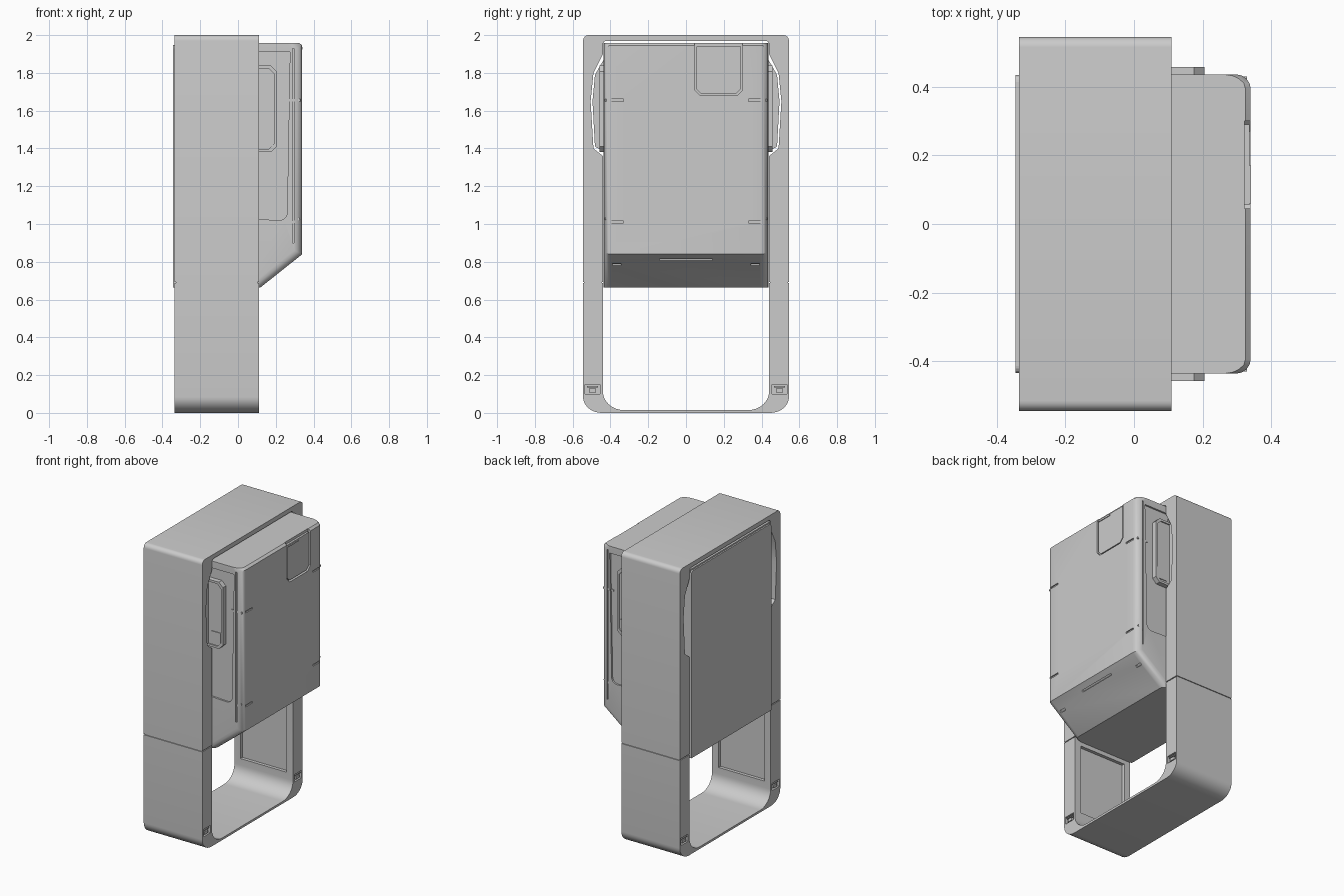
import bpy, bmesh, math
from mathutils import Matrix

if "Cube" in bpy.data.objects:
    bpy.data.objects.remove(bpy.data.objects["Cube"])


def finish(name, bm):
    bmesh.ops.recalc_face_normals(bm, faces=bm.faces)
    me = bpy.data.meshes.new(name)
    bm.to_mesh(me)
    bm.free()
    ob = bpy.data.objects.new(name, me)
    bpy.context.collection.objects.link(ob)
    return ob


def prism(name, pts, axis, a, b):
    """Extrude a 2D outline from a to b along x (outline in y,z) or y (outline in x,z)."""
    bm = bmesh.new()
    put = (lambda p, t: (t, p[0], p[1])) if axis == 'x' else (lambda p, t: (p[0], t, p[1]))
    lo = [bm.verts.new(put(p, a)) for p in pts]
    hi = [bm.verts.new(put(p, b)) for p in pts]
    bm.faces.new(lo)
    bm.faces.new(hi)
    for i in range(len(pts)):
        j = (i + 1) % len(pts)
        bm.faces.new((lo[i], lo[j], hi[j], hi[i]))
    return finish(name, bm)


def box(name, x0, x1, y0, y1, z0, z1, tilt=0):
    bm = bmesh.new()
    bmesh.ops.create_cube(bm, size=1)
    bm.transform(Matrix.Translation(((x0 + x1) / 2, (y0 + y1) / 2, (z0 + z1) / 2))
                 @ Matrix.Rotation(tilt, 4, 'Y')
                 @ Matrix.Diagonal((x1 - x0, abs(y1 - y0), z1 - z0, 1)))
    return finish(name, bm)


def cut(ob, *cutters):
    bpy.context.view_layer.objects.active = ob
    for c in cutters:
        m = ob.modifiers.new('cut', 'BOOLEAN')
        m.operation, m.solver, m.object = 'DIFFERENCE', 'EXACT', c
        bpy.ops.object.modifier_apply(modifier=m.name)
        bpy.data.objects.remove(c)


def smooth(ob, angle=30):
    bpy.ops.object.select_all(action='DESELECT')
    ob.select_set(True)
    bpy.context.view_layer.objects.active = ob
    bpy.ops.object.shade_smooth_by_angle(angle=math.radians(angle))


def arc(cx, cz, rx, rz, a0, a1, n=8):
    return [(cx + rx * math.cos(math.radians(a0 + (a1 - a0) * i / n)),
             cz + rz * math.sin(math.radians(a0 + (a1 - a0) * i / n))) for i in range(n + 1)]


def mirrored(half):
    return half + [(-y, z) for y, z in reversed(half)]


def chamfered(x0, x1, z0, z1, c):
    return [(x0, z0), (x1 - c, z0), (x1, z0 + c), (x1, z1 - c), (x1 - c, z1), (x0, z1)]


XB, XF = -0.335, 0.11   # frame back and front

# Upper frame: arch with side notches behind the side plates
outer = mirrored([(0.545, 0.694)] + arc(0.515, 1.97, 0.03, 0.03, 0, 90, 6))
inner = mirrored([(0.44, 0.694), (0.44, 1.36), (0.49, 1.40), (0.505, 1.65), (0.49, 1.80),
                  (0.44, 1.90)] + arc(0.42, 1.95, 0.02, 0.02, 0, 90, 4))
upper = prism('upper_frame', outer + inner[::-1], 'x', XB, XF)

# Lower frame: U-shaped base with rounded corners
outer = mirrored([(0.545, 0.688)] + arc(0.445, 0.085, 0.10, 0.085, 0, -90, 10))
inner = mirrored([(0.44, 0.688)] + arc(0.33, 0.115, 0.11, 0.10, 0, -90, 10))
lower = prism('lower_frame', outer + inner[::-1], 'x', XB, XF)

for s in (-1, 1):
    ya, yb = sorted((s * 0.456, s * 0.534))
    # Vent pockets front and back, and a shallow recess on the inner leg
    cut(lower,
        box('c', XF - 0.025, XF + 0.05, ya, yb, 0.10, 0.15),
        box('c', XB - 0.05, XB + 0.025, ya, yb, 0.10, 0.15),
        box('c', XB + 0.045, XF - 0.05, *sorted((s * 0.40, s * 0.462)), 0.16, 0.64))
    for x in (XF - 0.015, XB + 0.015):
        box('vent_core', x - 0.012, x + 0.012, ya + 0.02, yb - 0.02, 0.108, 0.128)
        box('vent_bar', x - 0.012, x + 0.012, ya + 0.01, yb - 0.01, 0.135, 0.142)
    # Seam filler between upper and lower frame
    box('frame_seam', XB + 0.006, XF - 0.006, *sorted((s * 0.446, s * 0.539)), 0.68, 0.70)
smooth(upper)
smooth(lower)

# Main body: side profile with rounded front corners
W = 0.436
body = prism('main_body', [(XB, 0.665), (0.12, 0.665), (0.34, 0.84), (0.34, 1.945),
                           (0.325, 1.958), (XB, 1.958)], 'y', -W, W)
bm = bmesh.new()
bm.from_mesh(body.data)
corner = [e for e in bm.edges if all(v.co.x > 0.1 for v in e.verts)
          and abs(e.verts[0].co.y - e.verts[1].co.y) < 1e-4
          and max(v.co.z for v in e.verts) > 0.83]
bmesh.ops.bevel(bm, geom=corner, offset=0.042, segments=4, profile=0.5, affect='EDGES')
bmesh.ops.recalc_face_normals(bm, faces=bm.faces)
bm.to_mesh(body.data)
bm.free()

for s in (-1, 1):
    # Side recess with a rounded lower corner, and a groove beside the front corner
    recess = [(0.0, 1.03)] + arc(0.22, 1.06, 0.04, 0.04, -90, 0, 5) + [(0.275, 1.91), (0.0, 1.91)]
    cut(body,
        prism('c', recess, 'y', s * (W - 0.012), s * 0.6),
        box('c', 0.288, 0.296, *sorted((s * (W - 0.012), s * 0.6)), 0.90, 1.93))
    # Thin grooves wrapping the front corners
    for z in (1.655, 1.01):
        cut(body, box('c', 0.332, 0.4, *sorted((s * 0.33, s * 0.40)), z - 0.006, z + 0.006))
        tilt = 0 if z > 1.5 else -0.5
        box('corner_strip', 0.25, 0.33, *sorted((s * 0.41, s * 0.43)),
            z - 0.006, z + 0.006, tilt)

# Front access pocket with an inset panel and pull bar
P = [(0.075, 1.68), (0.27, 1.68), (0.30, 1.71), (0.30, 2.0), (0.045, 2.0), (0.045, 1.71)]
cut(body, prism('c', P, 'x', 0.322, 0.4))
prism('access_panel', [(0.08, 1.69), (0.265, 1.69), (0.29, 1.715), (0.29, 1.94),
                       (0.055, 1.94), (0.055, 1.715)], 'x', 0.315, 0.336)
box('access_pull', 0.33, 0.341, 0.06, 0.17, 1.925, 1.937)


# Slots in the sloped lower front
def slope_slot(y0, y1, z, h):
    x = 0.12 + (z - 0.665) * 0.22 / 0.175
    return box('c', x - h, x + h, y0, y1, z - 0.012, z + 0.012, -math.atan2(0.175, 0.22))


cut(body, slope_slot(-0.14, 0.14, 0.81, 0.006), slope_slot(-0.39, -0.345, 0.785, 0.008),
    slope_slot(0.345, 0.39, 0.785, 0.008))
smooth(body)

# Back panel
prism('back_panel', mirrored([(0.434, 0.665)] + arc(0.414, 1.928, 0.02, 0.02, 0, 90, 4)),
      'x', -0.345, XB + 0.005)

# Side plates with inset centre, latch and notch filler
for s in (-1, 1):
    plate = prism('side_plate', chamfered(-0.1, 0.205, 1.38, 1.838, 0.03), 'y', s * 0.42, s * 0.457)
    cut(plate, prism('c', chamfered(-0.2, 0.19, 1.395, 1.823, 0.028), 'y', s * 0.449, s * 0.6))
    box('side_latch', 0.115, 0.185, *sorted((s * 0.44, s * 0.454)), 1.41, 1.488)
    fill = [(0.43, 1.38), (0.482, 1.41), (0.495, 1.65), (0.482, 1.79), (0.43, 1.88)]
    prism('notch_block', [(s * y, z) for y, z in fill], 'x', -0.2, 0.09)
